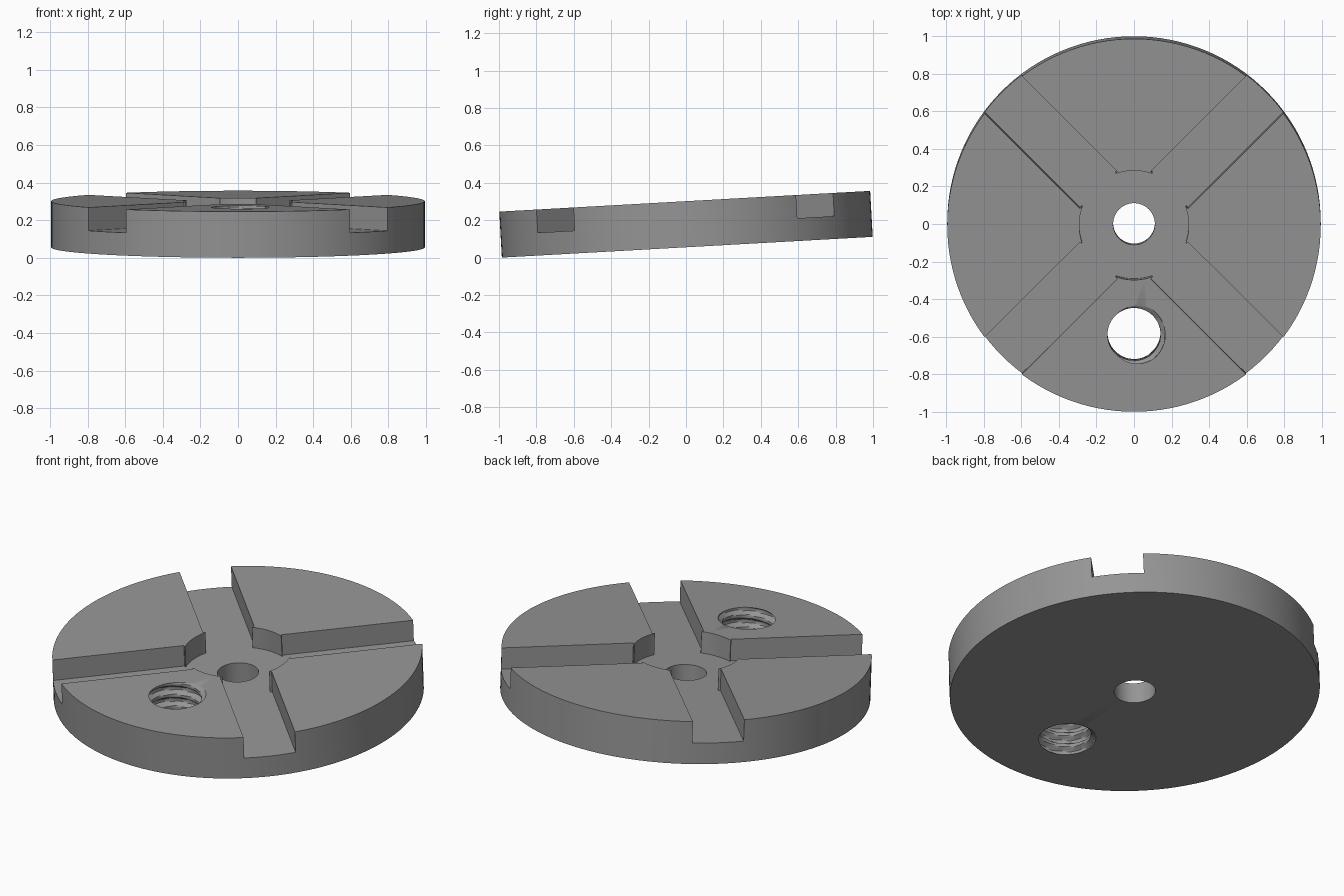
import bpy, bmesh, math
from mathutils import Matrix

if "Cube" in bpy.data.objects:
    bpy.data.objects.remove(bpy.data.objects["Cube"])

R, T = 0.993, 0.246          # disc radius and thickness
DEPTH = 0.124                # depth of slots and centre recess
TILT = math.radians(3.2)
FLOOR = T / 2 - DEPTH

grey = bpy.data.materials.new("steel_grey")
grey.diffuse_color = (0.30, 0.30, 0.30, 1)
grey.use_nodes = True
grey.node_tree.nodes["Principled BSDF"].inputs["Base Color"].default_value = grey.diffuse_color


def to_object(bm, name):
    bmesh.ops.recalc_face_normals(bm, faces=bm.faces)
    mesh = bpy.data.meshes.new(name)
    bm.to_mesh(mesh)
    bm.free()
    mesh.materials.append(grey)
    ob = bpy.data.objects.new(name, mesh)
    bpy.context.collection.objects.link(ob)
    return ob


def cylinder(name, r, z0, z1, sides):
    bm = bmesh.new()
    bmesh.ops.create_cone(bm, cap_ends=True, segments=sides, radius1=r, radius2=r,
                          depth=z1 - z0, matrix=Matrix.Translation((0, 0, (z0 + z1) / 2)))
    return to_object(bm, name)


def slot(name, angle, half_width, start, end):
    bm = bmesh.new()
    m = (Matrix.Rotation(angle, 4, 'Z')
         @ Matrix.Translation(((start + end) / 2, 0, FLOOR + 0.2))
         @ Matrix.Diagonal((end - start, 2 * half_width, 0.4, 1)))
    bmesh.ops.create_cube(bm, size=1, matrix=m)
    return to_object(bm, name)


def thread(name, y, minor, major, pitch):
    # helical tap: the radius follows a trapezoid wave along the helix
    bm = bmesh.new()
    sides, step, z0 = 64, pitch / 10, -0.17
    rings = []
    for k in range(int(0.34 / step) + 1):
        z, ring = z0 + k * step, []
        for i in range(sides):
            a = 2 * math.pi * i / sides
            wave = math.cos(2 * math.pi * (z - T / 2) / pitch - a)
            f = min(1, max(0, 0.5 + 0.8 * wave))
            r = minor + (major - minor) * f
            ring.append(bm.verts.new((r * math.cos(a), y + r * math.sin(a), z)))
        rings.append(ring)
    for lo, hi in zip(rings, rings[1:]):
        for i in range(sides):
            j = (i + 1) % sides
            bm.faces.new((lo[i], lo[j], hi[j], hi[i]))
    bm.faces.new(rings[0])
    bm.faces.new(rings[-1])
    return to_object(bm, name)


# main disc
disc = cylinder("slotted_disc", R, -T / 2, T / 2, 128)

# crossed slots (slightly narrower at the centre), recess, bore and threaded hole
cutters = [cylinder("recess_cutter", 0.291, FLOOR, 0.4, 96)]
for n in range(4):
    a = math.pi / 4 + n * math.pi / 2
    cutters.append(slot("slot_cutter", a, 0.140, 0.266, 1.3))
    if n < 2:
        cutters.append(slot("inner_slot_cutter", a, 0.127, -0.5, 0.5))
cutters.append(cylinder("bore_cutter", 0.111, -0.4, 0.4, 64))
cutters.append(thread("thread_cutter", -0.582, 0.141, 0.166, 0.07))

bpy.context.view_layer.objects.active = disc
disc.select_set(True)
for c in cutters:
    mod = disc.modifiers.new("cut", 'BOOLEAN')
    mod.operation, mod.solver, mod.object = 'DIFFERENCE', 'EXACT', c
    bpy.ops.object.modifier_apply(modifier=mod.name)
    bpy.data.objects.remove(c)

bpy.ops.object.shade_smooth_by_angle(angle=math.radians(30))

# the disc rests tilted, back edge raised
disc.rotation_euler = (TILT, 0, 0)
disc.location.z = R * math.sin(TILT) + T / 2 * math.cos(TILT)
